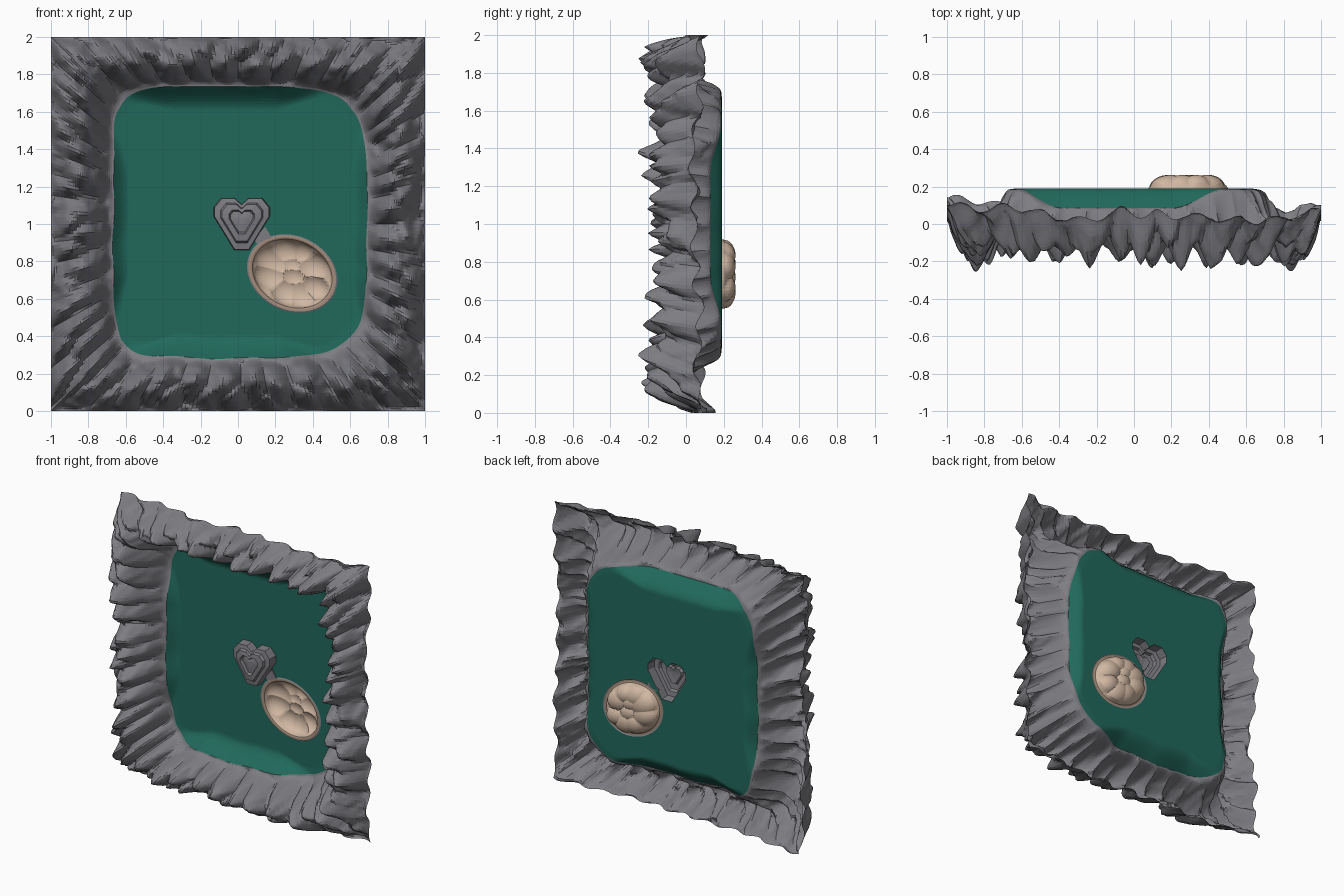
import bpy, bmesh, math, random
from mathutils import noise, Vector

if "Cube" in bpy.data.objects:
    bpy.data.objects.remove(bpy.data.objects["Cube"])

random.seed(7)


def material(name, rgb):
    m = bpy.data.materials.new(name)
    m.diffuse_color = (*rgb, 1)
    m.use_nodes = True
    m.node_tree.nodes["Principled BSDF"].inputs["Base Color"].default_value = m.diffuse_color
    return m


ROCK = material("rock grey", (0.205, 0.205, 0.225))
GREEN = material("pool green", (0.015, 0.14, 0.105))
BEIGE = material("shell beige", (0.64, 0.48, 0.365))
BROWN = material("rim brown", (0.37, 0.265, 0.20))


def finish(name, bm, mats):
    me = bpy.data.meshes.new(name)
    bm.to_mesh(me)
    bm.free()
    for m in mats:
        me.materials.append(m)
    ob = bpy.data.objects.new(name, me)
    bpy.context.collection.objects.link(ob)
    return ob


def loft(bm, rings, cap=False, mat=lambda k: 0):
    """Join closed rings of points, listed from outside to inside."""
    vs = [[bm.verts.new(p) for p in r] for r in rings]
    n = len(vs[0])
    for k in range(len(vs) - 1):
        a, b = vs[k], vs[k + 1]
        for i in range(n):
            j = (i + 1) % n
            bm.faces.new((a[i], a[j], b[j], b[i])).material_index = mat(k)
    if cap:
        bm.faces.new(vs[-1]).material_index = mat(len(vs) - 1)
    return vs


def smooth(t):
    t = min(1, max(0, t))
    return t * t * (3 - 2 * t)


# Layout: square outer border and rounded pool edge, both around (0, 1)
SIDE = 104
FLAT_Y = 0.19


def border(i):
    s, f = divmod(i, SIDE)
    c = -1 + 2 * f / SIDE
    return [(c, -1), (1, c), (-c, 1), (-1, -c)][s]


def pool_edge(p):
    x, z = p
    a = 0.69 if x > 0 else 0.665
    b = 0.735 if z > 0 else 0.715
    n = 4.5 if x > 0 else 7
    r = (abs(x / a) ** n + abs(z / b) ** n) ** (1 / n)
    k = 1 / r + 0.012 * noise.noise(Vector((x * 3, z * 3, 4)))
    return x * k, z * k


def edge_y(p):
    """The bank dips to the front mid-side and is flush at the corners."""
    x, z = p
    side = abs(x) > abs(z)
    along = abs(z) if side else abs(x + 0.12)
    dip = 0.055 if side else 0.1
    return FLAT_Y - 0.004 - dip * (1 - smooth((along - 0.4) / 0.4))


N = SIDE * 4
outer = [border(i) for i in range(N)]
inner = [pool_edge(p) for p in outer]

# Rock frame: ridge profile with two staggered rows of jagged spikes
spikes = []
for i in range(44):
    spikes.append(((i + random.uniform(-0.25, 0.25)) * 8 / 44, random.uniform(0.36, 0.58),
                   random.uniform(0.15, 0.23), random.uniform(0.10, 0.14), 0.48))
    spikes.append(((i + random.uniform(0.2, 0.8)) * 8 / 44, random.uniform(0.6, 0.8),
                   random.uniform(0.10, 0.21), random.uniform(0.08, 0.13), 0.32))


def rock_y(u, t, x, z, ey):
    rim = 0.05 + 0.09 * noise.noise(Vector((x * 2.2, z * 2.2, 1)))
    rim += 0.05 * smooth(-x * 0.5 - z * 0.3) + 0.02 * math.sin(u * 30)
    rim += 0.05 * smooth((min(abs(x), abs(z)) - 0.75) / 0.25)
    ridge = -0.02
    if t < 0.48:
        y = ey + (ridge - ey) * smooth(t / 0.48)
    else:
        y = ridge + (rim - ridge) * smooth((t - 0.5) / 0.5)
    h = 0
    for su, st, sh, sw, sr in spikes:
        du = abs(u - su)
        du = min(du, 8 - du)
        if du < sw:
            d = math.hypot(du / sw, (t - st) / sr)
            if d < 1:
                h = max(h, sh * (1 - d ** 1.25))
    fade = smooth(t / 0.2) * smooth((1 - t) / 0.12 + 0.3)
    rough = noise.noise(Vector((x * 9, z * 9, 2))) * 0.04
    rough += noise.noise(Vector((x * 22, z * 22, 5))) * 0.022
    return max(-0.255, y - (h - rough) * fade)


STEPS = 34
rings = []
for k in range(STEPS, -1, -1):
    t = k / STEPS
    ring = []
    for i in range(N):
        (ox, oz), (ix, iz) = outer[i], inner[i]
        x, z = ix + (ox - ix) * t, iz + (oz - iz) * t
        ring.append((x, rock_y(i * 8 / N, t, x, z, edge_y(outer[i])), z + 1))
    rings.append(ring)
bm = bmesh.new()
loft(bm, rings)
finish("rock_frame", bm, [ROCK])

# Shell ellipse and heart outlines
CA, SA = math.cos(math.radians(-25)), math.sin(math.radians(-25))


def shell_point(e, ang, y):
    u, v = 0.25 * e * math.cos(ang), 0.2 * e * math.sin(ang)
    return 0.29 + u * CA - v * SA, y, 0.735 + u * SA + v * CA


SEG = 72
angles = [2 * math.pi * i / SEG for i in range(SEG)]
half = [(0.04, -0.16), (0.07, -0.11), (0.15, 0.02), (0.15, 0.07), (0.11, 0.12), (0.04, 0.12)]
heart = half + [(0, 0.085)] + [(-x, z) for x, z in reversed(half)]


def heart_ring(s, y):
    return [(0.02 + x * s, y, 1.02 + z * s) for x, z in heart]


# Pool: sloping bank, then a flat bottom with holes for the shell and heart
bm = bmesh.new()
bank = []
for k in range(9):
    t = k / 8
    ring = []
    for (x, z), o in zip(inner, outer):
        w = 1 - (0.06 + 1.1 * (FLAT_Y - edge_y(o))) * t
        ring.append((x * w, edge_y(o) + (FLAT_Y - edge_y(o)) * math.sin(t * math.pi / 2), z * w + 1))
    bank.append(ring)
last = loft(bm, bank)[-1]
edges = [bm.edges.get((last[i], last[(i + 1) % N])) for i in range(N)]
for loop in ([shell_point(1, a, FLAT_Y) for a in angles], heart_ring(1, FLAT_Y)):
    vs = [bm.verts.new(p) for p in loop]
    edges += [bm.edges.new((vs[i], vs[(i + 1) % len(vs)])) for i in range(len(vs))]
bmesh.ops.triangle_fill(bm, use_beauty=True, edges=edges, normal=(0, -1, 0))
finish("pool", bm, [GREEN])

# Lumpy shell, hollow from the front, with grey outline and brown rim
lumps = [(0.05, -0.08, 0.36), (-0.12, 0.22, 0.34)]
for i in range(8):
    a, r = i * 0.785 + random.uniform(-0.2, 0.2), random.uniform(0.42, 0.54)
    lumps.append((r * math.cos(a), r * math.sin(a), 0.9 - r - random.uniform(0, 0.06)))


def bowl_y(e, a):
    x, z = e * math.cos(a), e * math.sin(a)
    h = 0.72 * math.sqrt(max(0, 1 - (e / 0.88) ** 2))
    for lx, lz, r in lumps:
        h = max(h, math.sqrt(max(0, 1 - ((x - lx) ** 2 + (z - lz) ** 2) / r ** 2)))
    return FLAT_Y + 0.072 * h


bm = bmesh.new()
rings = [[shell_point(e, a, y) for a in angles]
         for e, y in ((1, FLAT_Y), (0.97, 0.186), (0.92, 0.186), (0.88, FLAT_Y))]
for k in range(1, 25):
    e = 0.88 * (1 - k / 24.5)
    rings.append([shell_point(e, a, bowl_y(e, a)) for a in angles])
loft(bm, rings, True, lambda k: 0 if k == 0 else 1 if k < 3 else 2)
finish("hollow_shell", bm, [ROCK, BROWN, BEIGE])

# Stepped heart-shaped stone raised towards the front
bm = bmesh.new()
loft(bm, [heart_ring(s, y) for s, y in ((1, FLAT_Y), (0.97, 0.125), (0.76, 0.12), (0.7, 0.10),
                                        (0.46, 0.095), (0.4, 0.115), (0.15, 0.11))], True)
finish("heart_stone", bm, [ROCK])

# Thin stone neck between heart and shell
bm = bmesh.new()
bm.faces.new([bm.verts.new(p) for p in ((0.10, 0.186, 0.895), (0.18, 0.186, 0.928),
                                        (0.145, 0.186, 0.985), (0.085, 0.186, 0.92))])
neck = finish("stone_neck", bm, [ROCK])
mod = neck.modifiers.new("thickness", "SOLIDIFY")
mod.thickness = 0.008
mod.offset = 0
